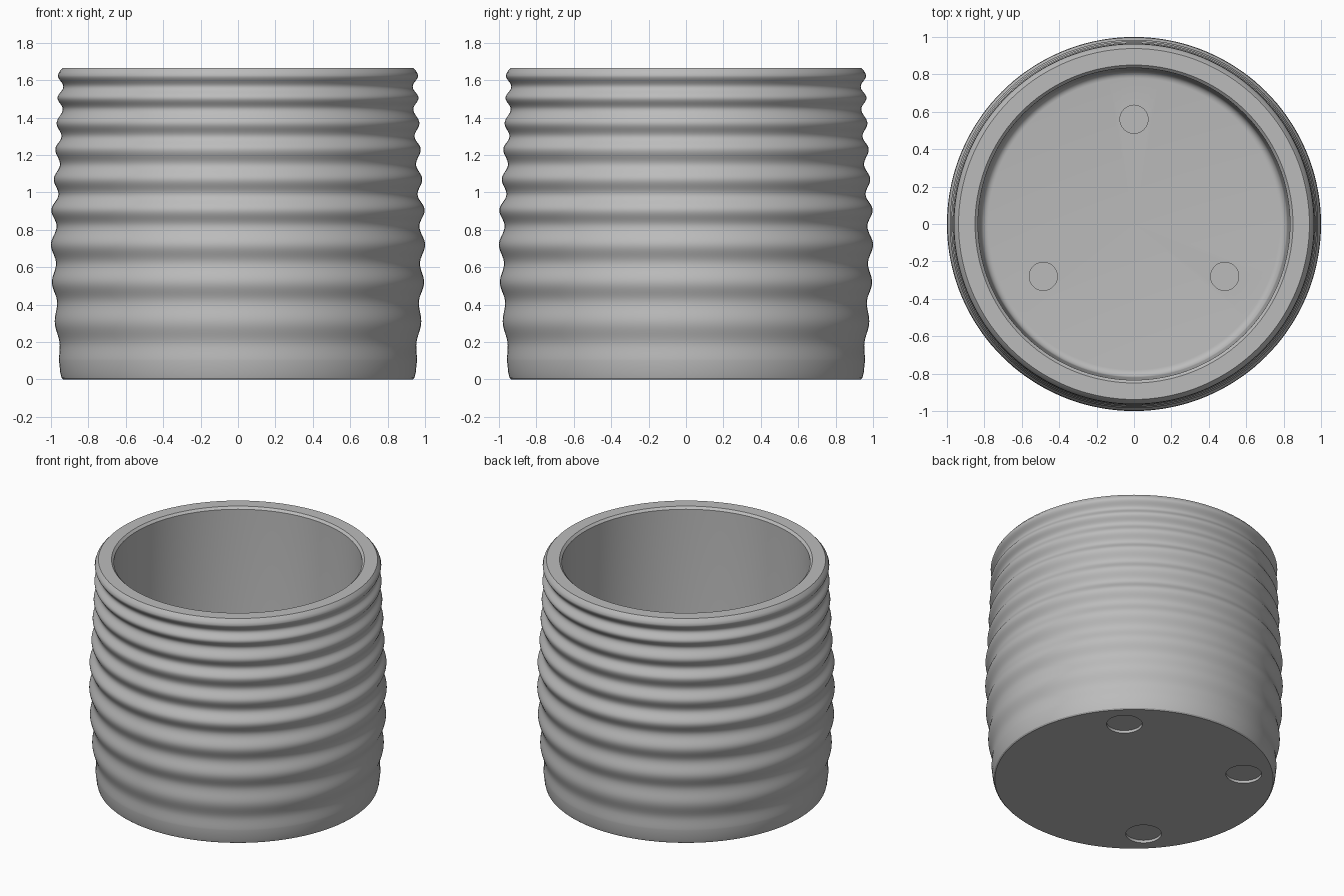
import bpy, bmesh, math

cube = bpy.data.objects.get("Cube")
if cube:
    bpy.data.objects.remove(cube)

SEGMENTS = 144
HEIGHT = 1.665
FLOOR = 0.1

clay = bpy.data.materials.new("plain grey")
clay.use_nodes = True
grey = (0.5, 0.5, 0.5, 1)
clay.diffuse_color = grey
clay.node_tree.nodes["Principled BSDF"].inputs["Base Color"].default_value = grey


def lathe(name, profile):
    """Spin a closed (radius, height) profile that starts and ends on the axis."""
    bm = bmesh.new()
    verts = [bm.verts.new((r, 0, z)) for r, z in profile]
    edges = [bm.edges.new(pair) for pair in zip(verts, verts[1:])]
    bmesh.ops.spin(bm, geom=verts + edges, cent=(0, 0, 0), axis=(0, 0, 1),
                   angle=math.tau, steps=SEGMENTS, use_merge=True)
    bmesh.ops.remove_doubles(bm, verts=bm.verts, dist=1e-5)
    bmesh.ops.recalc_face_normals(bm, faces=bm.faces)
    mesh = bpy.data.meshes.new(name)
    bm.to_mesh(mesh)
    bm.free()
    obj = bpy.data.objects.new(name, mesh)
    bpy.context.collection.objects.link(obj)
    mesh.materials.append(clay)
    return obj


# Alternating crests and valleys of the outer wall, narrowing towards the rim
waves = [(0.957, 0.10), (0.953, 0.18), (0.98, 0.31), (0.967, 0.41),
         (0.995, 0.52), (0.973, 0.62), (1.0, 0.72), (0.97, 0.82),
         (0.998, 0.905), (0.96, 0.99), (0.985, 1.07), (0.952, 1.15),
         (0.977, 1.23), (0.944, 1.30), (0.97, 1.37), (0.937, 1.445),
         (0.965, 1.505), (0.934, 1.565), (0.963, 1.625)]

outer = [(0, 0), (0.935, 0), (0.943, 0.008), (0.95, 0.035)]
for (r0, z0), (r1, z1) in zip(waves, waves[1:]):
    for i in range(8):
        t = i / 8
        blend = (1 - math.cos(math.pi * t)) / 2
        outer.append((r0 + (r1 - r0) * blend, z0 + (z1 - z0) * t))
outer.append(waves[-1])

# Rim with bevelled edges, then the slightly tapered inside and rounded floor edge
rim = [(0.957, 1.643), (0.938, HEIGHT), (0.85, HEIGHT), (0.834, HEIGHT - 0.016)]
corner = 0.04
inside = [(0.82 - corner + corner * math.cos(a), FLOOR + corner - corner * math.sin(a))
          for a in (math.pi / 2 * i / 6 for i in range(7))]
pot = lathe("ribbed_pot", outer + rim + inside + [(0, FLOOR)])


def cut_recesses(count, distance, radius, start, z, depth):
    """Sink evenly spaced round recesses into a horizontal face."""
    for k in range(count):
        a = math.radians(start) + math.tau * k / count
        bpy.ops.mesh.primitive_cylinder_add(
            vertices=48, radius=radius, depth=2 * depth,
            location=(distance * math.cos(a), distance * math.sin(a), z))
        cutter = bpy.context.object
        cutter.name = "recess_cutter"
        cutter.hide_render = True
        cutter.data.materials.append(clay)
        mod = pot.modifiers.new("recess", 'BOOLEAN')
        mod.operation = 'DIFFERENCE'
        mod.solver = 'EXACT'
        mod.object = cutter
        bpy.context.view_layer.objects.active = pot
        bpy.ops.object.modifier_apply(modifier=mod.name)
        bpy.data.objects.remove(cutter)


# Foot pad recesses underneath and three small ones in the floor
cut_recesses(4, 0.74, 0.12, 45, 0, 0.02)
cut_recesses(3, 0.56, 0.075, 90, FLOOR, 0.02)

bpy.ops.object.select_all(action='DESELECT')
pot.select_set(True)
bpy.context.view_layer.objects.active = pot
bpy.ops.object.shade_smooth_by_angle(angle=math.radians(30))
